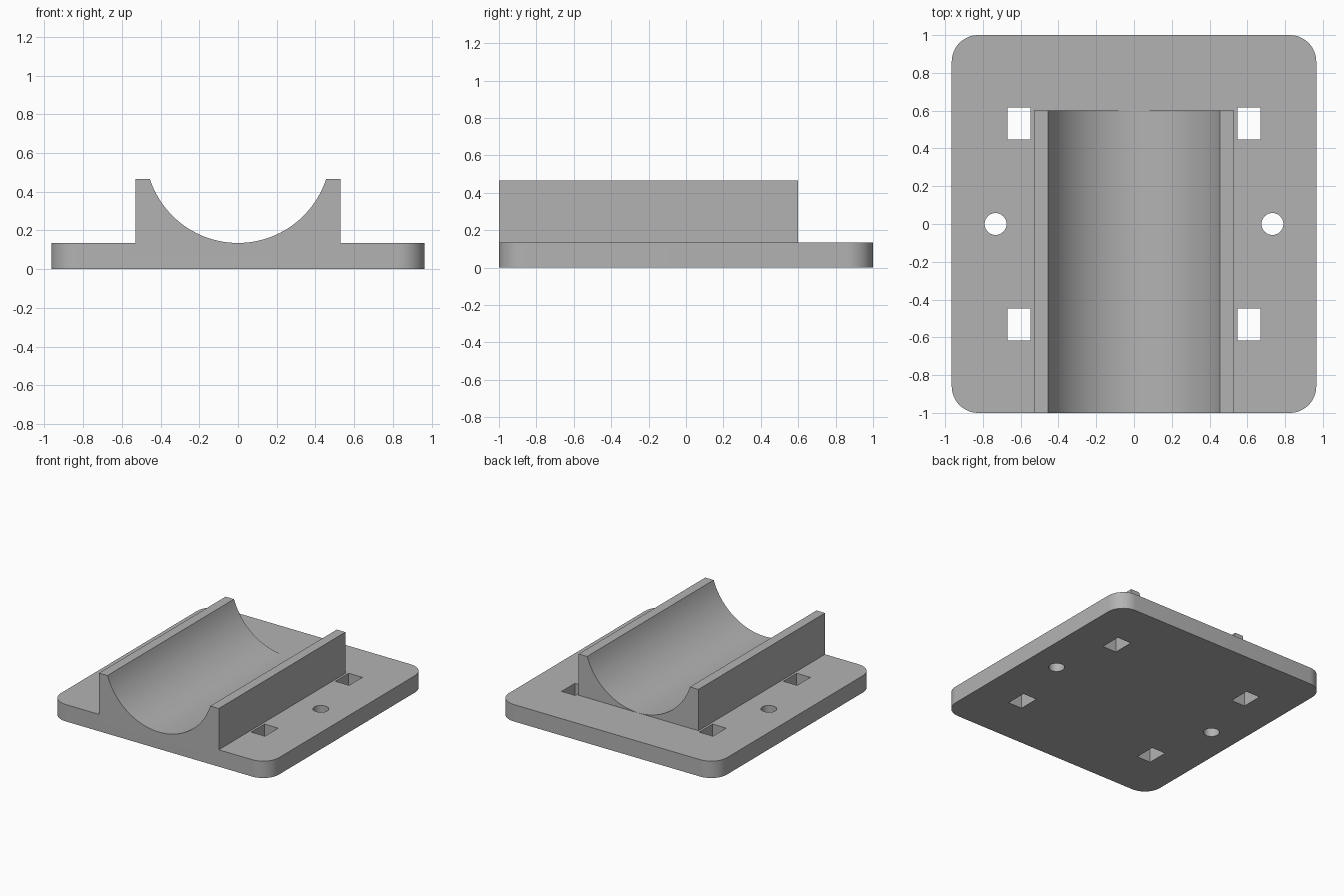
import bpy
import bmesh
from math import pi, sin, cos, asin

default = bpy.data.objects.get("Cube")
if default:
    bpy.data.objects.remove(default, do_unlink=True)

HALF_X, HALF_Y, THICK = 0.965, 1.0, 0.135
CORNER = 0.14
SIDE, LIP, TOP, BACK = 0.53, 0.455, 0.465, 0.6

grey = bpy.data.materials.new("plain grey")
grey.use_nodes = True
colour = (0.45, 0.45, 0.45, 1)
grey.diffuse_color = colour
grey.node_tree.nodes["Principled BSDF"].inputs["Base Color"].default_value = colour


def prism(name, outline, offset):
    """Extrude a closed outline of 3D points along an offset vector."""
    bm = bmesh.new()
    face = bm.faces.new([bm.verts.new(p) for p in outline])
    new = bmesh.ops.extrude_face_region(bm, geom=[face])["geom"]
    bmesh.ops.translate(bm, vec=offset, verts=[v for v in new if isinstance(v, bmesh.types.BMVert)])
    bmesh.ops.recalc_face_normals(bm, faces=bm.faces)
    mesh = bpy.data.meshes.new(name)
    bm.to_mesh(mesh)
    bm.free()
    mesh.materials.append(grey)
    obj = bpy.data.objects.new(name, mesh)
    bpy.context.collection.objects.link(obj)
    return obj


def combine(target, other, operation):
    """Apply a boolean to the target and remove the helper."""
    bpy.context.view_layer.objects.active = target
    mod = target.modifiers.new(operation, "BOOLEAN")
    mod.operation, mod.object, mod.solver = operation, other, "EXACT"
    bpy.ops.object.modifier_apply(modifier=mod.name)
    bpy.data.objects.remove(other, do_unlink=True)


def arc(cx, cy, r, start, end, steps):
    angles = [start + (end - start) * i / steps for i in range(steps + 1)]
    return [(cx + r * cos(a), cy + r * sin(a)) for a in angles]


# Base plate with rounded corners
outline = []
for i, (sx, sy) in enumerate([(1, 1), (-1, 1), (-1, -1), (1, -1)]):
    outline += arc(sx * (HALF_X - CORNER), sy * (HALF_Y - CORNER), CORNER,
                   i * pi / 2, (i + 1) * pi / 2, 12)
mount = prism("cradle_mount", [(x, y, 0) for x, y in outline], (0, 0, THICK))

# Half-pipe cradle, its trough touching the plate's top
rise = TOP - THICK
radius = (LIP ** 2 + rise ** 2) / (2 * rise)
sweep = asin(LIP / radius)
profile = [(SIDE, THICK / 2), (SIDE, TOP)]
profile += arc(0, THICK + radius + 0.0005, radius, -pi / 2 + sweep, -pi / 2 - sweep, 48)
profile += [(-SIDE, TOP), (-SIDE, THICK / 2)]
cradle = prism("cradle", [(x, -HALF_Y, z) for x, z in profile], (0, HALF_Y + BACK, 0))
combine(mount, cradle, "UNION")

# Strap slots and screw holes through the plate
for side in (-1, 1):
    for end in (-1, 1):
        x, y = side * 0.609, end * 0.532
        slot = [(x + dx * 0.061, y + dy * 0.084, -0.1)
                for dx, dy in [(-1, -1), (1, -1), (1, 1), (-1, 1)]]
        combine(mount, prism("slot_cutter", slot, (0, 0, 0.4)), "DIFFERENCE")
    ring = arc(side * 0.733, 0, 0.058, 0, 2 * pi, 32)[:-1]
    combine(mount, prism("hole_cutter", [(x, y, -0.1) for x, y in ring], (0, 0, 0.4)), "DIFFERENCE")

# Smooth the curved walls, keep the edges sharp
bpy.ops.object.select_all(action="DESELECT")
mount.select_set(True)
bpy.context.view_layer.objects.active = mount
bpy.ops.object.shade_smooth_by_angle(angle=pi / 6)
